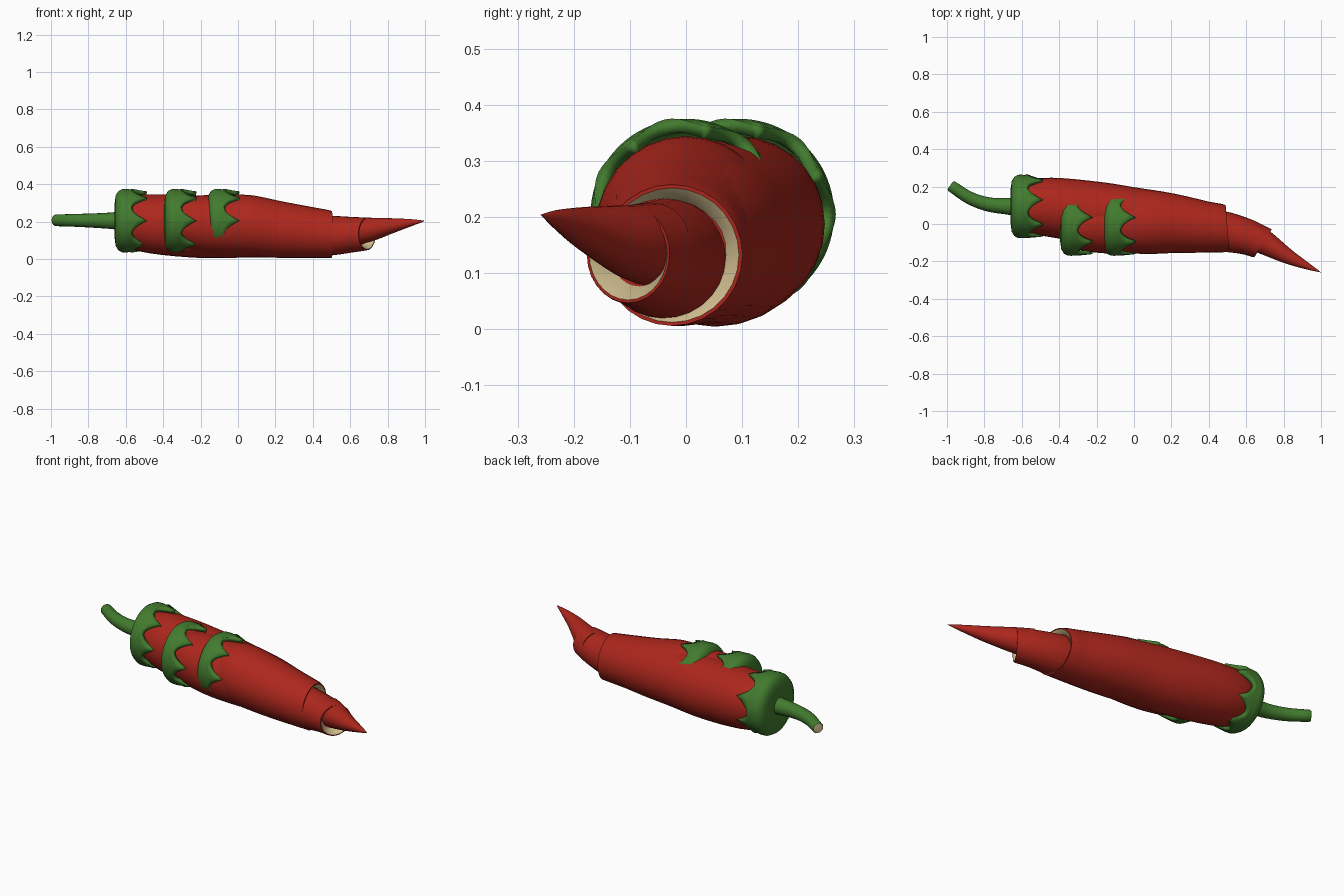
import bpy, bmesh
from math import sin, cos, pi, tau
from mathutils import Vector

if "Cube" in bpy.data.objects:
    bpy.data.objects.remove(bpy.data.objects["Cube"])


def material(name, rgb):
    m = bpy.data.materials.new(name)
    m.diffuse_color = (*rgb, 1)
    m.use_nodes = True
    m.node_tree.nodes["Principled BSDF"].inputs["Base Color"].default_value = m.diffuse_color
    return m


RED = material("red_skin", (0.42, 0.02, 0.012))
GREEN = material("green", (0.055, 0.2, 0.028))
PALE = material("pale_flesh", (0.62, 0.5, 0.27))


def finish(bm, name, mats, angle=40):
    bmesh.ops.remove_doubles(bm, verts=bm.verts, dist=0.0002)
    bmesh.ops.recalc_face_normals(bm, faces=bm.faces)
    me = bpy.data.meshes.new(name)
    bm.to_mesh(me)
    bm.free()
    for m in mats:
        me.materials.append(m)
    ob = bpy.data.objects.new(name, me)
    bpy.context.collection.objects.link(ob)
    bpy.ops.object.select_all(action='DESELECT')
    ob.select_set(True)
    bpy.context.view_layer.objects.active = ob
    bpy.ops.object.shade_smooth_by_angle(angle=angle * pi / 180)
    return ob


def spline(pts, steps=4):
    """Catmull-Rom through (x, y, z, radius) points."""
    p = [Vector(q) for q in pts]
    p = [2 * p[0] - p[1]] + p + [2 * p[-1] - p[-2]]
    out = []
    for i in range(1, len(p) - 2):
        a, b, c, d = p[i - 1:i + 3]
        for k in range(steps):
            t = k / steps
            out.append(0.5 * (2 * b + (c - a) * t + (2 * a - 5 * b + 4 * c - d) * t**2
                              + (3 * b - a - 3 * c + d) * t**3))
    return out + [p[-2]]


def loft(name, pts, mats, end=(), end_dir=None, n=28):
    """Tube along pts; end holds extra rims (radius factor, setback, material index)."""
    path = spline(pts)
    bm = bmesh.new()
    stations = []
    for i, q in enumerate(path):
        t = (path[min(i + 1, len(path) - 1)] - path[max(i - 1, 0)]).xyz.normalized()
        if end_dir and i == len(path) - 1:
            t = Vector(end_dir).normalized()
        stations.append((q.xyz, t, max(q.w, 0.00001), 0))
    c, t, r, _ = stations[-1]
    for f, back, mi in end:
        stations.append((c - t * back, t, r * f, mi))
    rings = []
    for c, t, r, mi in stations:
        u = t.cross(Vector((0, 0, 1))).normalized()
        v = u.cross(t)
        rings.append([bm.verts.new(c + r * (u * cos(tau * k / n) + v * sin(tau * k / n)))
                      for k in range(n)])
    for j in range(1, len(rings)):
        for k in range(n):
            a, b = rings[j - 1], rings[j]
            f = bm.faces.new((a[k], a[(k + 1) % n], b[(k + 1) % n], b[k]))
            f.material_index = stations[j][3]
    bm.faces.new(rings[0])
    if stations[-1][2] > 0.001:
        bm.faces.new(rings[-1]).material_index = stations[-1][3]
    return finish(bm, name, mats)


# Three overlapping round-shouldered body sections
loft("rear_body", [(-0.63, .095, .205, .08), (-0.59, .095, .203, .135), (-0.45, .09, .187, .158),
                   (-0.2, .06, .172, .166), (0, .035, .167, .16), (0.2, .015, .157, .148),
                   (0.46, -.018, .133, .12)], [RED])
loft("middle_body", [(-0.37, 0, .205, .08), (-0.32, 0, .203, .13), (-0.18, 0, .187, .155),
                     (0, 0, .175, .158), (0.3, -.01, .15, .13)], [RED])
loft("front_body", [(-0.13, 0, .205, .08), (-0.08, 0, .203, .135), (0.04, 0, .184, .16),
                    (0.2, -.003, .16, .153), (0.35, -.014, .145, .14), (0.5, -.025, .132, .126)],
     [RED, PALE], [(.95, 0, 0), (.78, .02, 1), (.7, .06, 0)], (1, 0.08, 0))

# Hollow neck and pointed tip
loft("neck", [(0.42, -.03, .127, .108), (0.5, -.044, .126, .106), (0.6, -.068, .13, .096),
              (0.69, -.103, .134, .087)],
     [RED, PALE], [(.94, 0, 0), (.66, .035, 1), (.6, .06, 0)], (0.85, -.53, 0))
loft("tip", [(0.62, -.06, .15, .075), (0.7, -.1, .157, .065), (0.82, -.172, .178, .041),
             (0.92, -.222, .194, .02), (0.975, -.247, .201, .007), (1.0, -.259, .204, 0)], [RED])

# Curved stem with pale cut end
loft("stem", [(-0.62, .092, .205, .052), (-0.68, .095, .205, .044), (-0.78, .105, .206, .038),
              (-0.88, .14, .207, .034), (-0.975, .202, .207, .031)],
     [GREEN, PALE], [(.85, -.008, 0), (.6, -.009, 1)], n=16)


def calyx():
    """Cap with pointed lobes draped over the shoulder, axis along x."""
    n, lobes = 84, 7
    rows = []
    bm = bmesh.new()
    for j in range(8):
        row = []
        for k in range(n):
            a = tau * k / n
            lobe = 1 - abs(sin(lobes * a / 2))
            wave = 0.006 * cos(lobes * a)
            reach = 0.088 + 0.085 * lobe
            x, r = [(0.005, .03), (0.0, .09), (0.006, .135), (0.02, .158), (0.04, .169),
                    (0.06, .17), (0.06 + (reach - .06) * .5, .167),
                    (reach, .167 - wave)][j]
            row.append(bm.verts.new((x, -r * cos(a), r * sin(a))))
        rows.append(row)
    for a, b in zip(rows, rows[1:]):
        for k in range(n):
            bm.faces.new((a[k], a[(k + 1) % n], b[(k + 1) % n], b[k]))
    bm.faces.new(rows[0])
    ob = finish(bm, "rear_calyx", [GREEN], 50)
    mod = ob.modifiers.new("thickness", 'SOLIDIFY')
    mod.thickness = 0.022
    mod.offset = -1
    return ob


# Leafy caps on each body section
cap = calyx()
cap.location = (-0.66, .094, .205)
for name, x in (("middle_calyx", -0.395), ("front_calyx", -0.165)):
    c = cap.copy()
    c.name = name
    c.location = (x, 0, .205)
    bpy.context.collection.objects.link(c)
